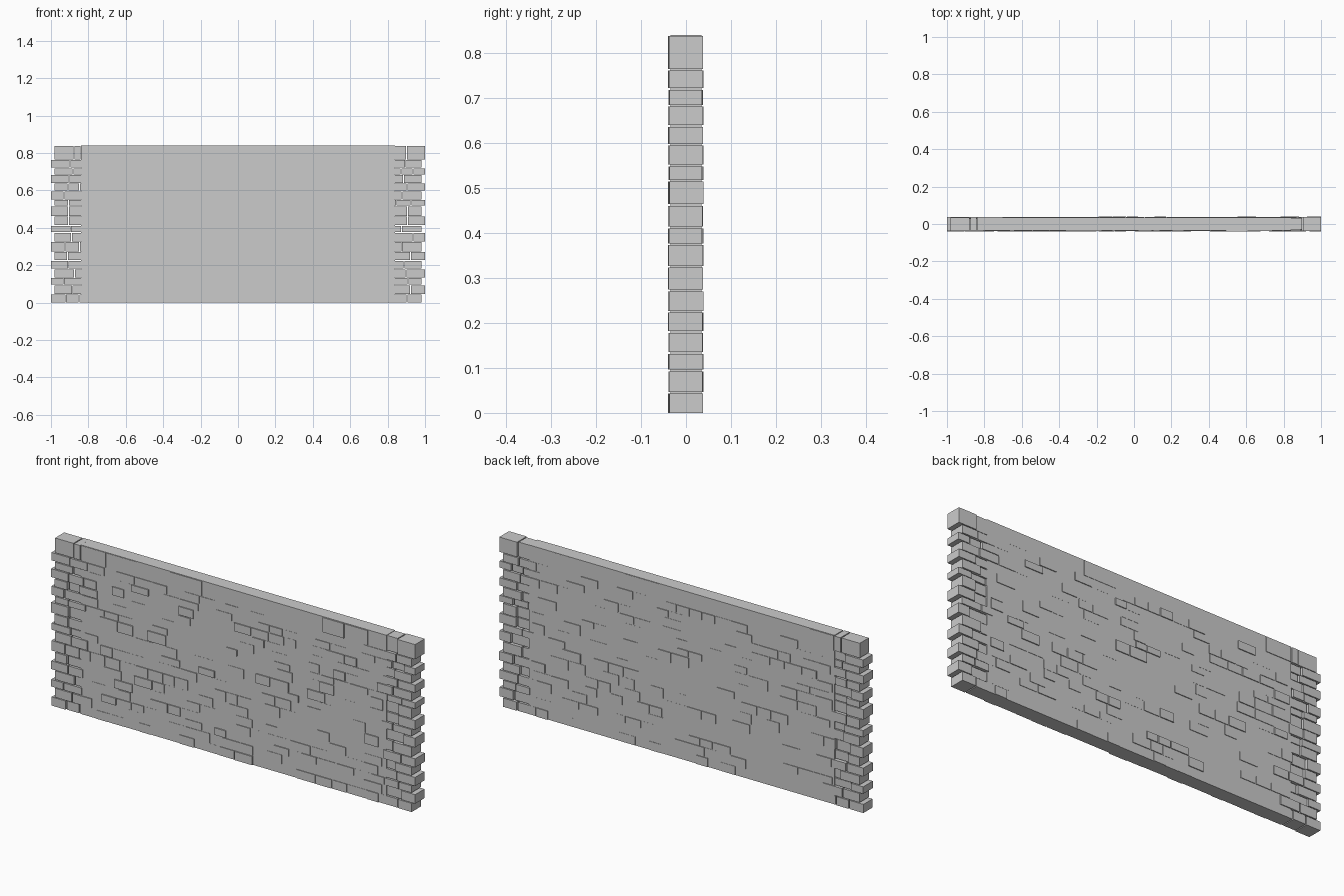
import bpy, bmesh, random
from mathutils import Matrix, Vector

if "Cube" in bpy.data.objects:
    bpy.data.objects.remove(bpy.data.objects["Cube"])

random.seed(7)
GAP = 0.005


def add_box(bm, lo, hi):
    lo, hi = Vector(lo), Vector(hi)
    m = Matrix.Translation((lo + hi) / 2) @ Matrix.Diagonal((*(hi - lo), 1))
    bmesh.ops.create_cube(bm, size=1, matrix=m)


def make_object(name, bm):
    mesh = bpy.data.meshes.new(name)
    bm.to_mesh(mesh)
    bm.free()
    obj = bpy.data.objects.new(name, mesh)
    bpy.context.collection.objects.link(obj)


# Mortar core: the bricks stand proud of it or sink into it
bm = bmesh.new()
add_box(bm, (-0.84, -0.034, 0), (0.84, 0.034, 0.84))
make_object("mortar_core", bm)

# Course boundaries, bottom to top; the last course is the taller coping
levels = [0, 0.045, 0.094, 0.133, 0.18, 0.225, 0.272, 0.325, 0.375, 0.412,
          0.462, 0.516, 0.55, 0.596, 0.638, 0.683, 0.72, 0.763, 0.84]


def joints(left, right, short, long):
    """Irregular vertical joint positions along one course."""
    lengths = []
    while sum(lengths) < right - left:
        lengths.append(random.uniform(short, long))
    scale = (right - left) / sum(lengths)
    xs = [left]
    for length in lengths:
        xs.append(xs[-1] + length * scale)
    return xs


# Brick courses with alternating toothed ends
last = len(levels) - 2
for row in range(last + 1):
    left, right = (-1, 0.98) if row % 2 == 0 else (-0.98, 1)
    z0 = levels[row] + (0.002 if row else 0)
    z1 = levels[row + 1] - 0.002
    if row == last:
        xs = [left, -0.877, *joints(-0.84, 0.74, 0.12, 0.2), 0.9, right]
    else:
        xs = joints(left, right, 0.065, 0.11)
    bm = bmesh.new()
    for i, (a, b) in enumerate(zip(xs, xs[1:])):
        end = i == 0 or i == len(xs) - 2
        front = random.uniform(0.036 if end else 0.029, 0.040)
        back = random.uniform(0.035 if end else 0.027, 0.039)
        add_box(bm, (a + (GAP / 2 if i else 0), -front, z0),
                (b - (GAP / 2 if i < len(xs) - 2 else 0), back, z1))
    make_object("coping_course" if row == last else f"brick_course_{row + 1}", bm)
